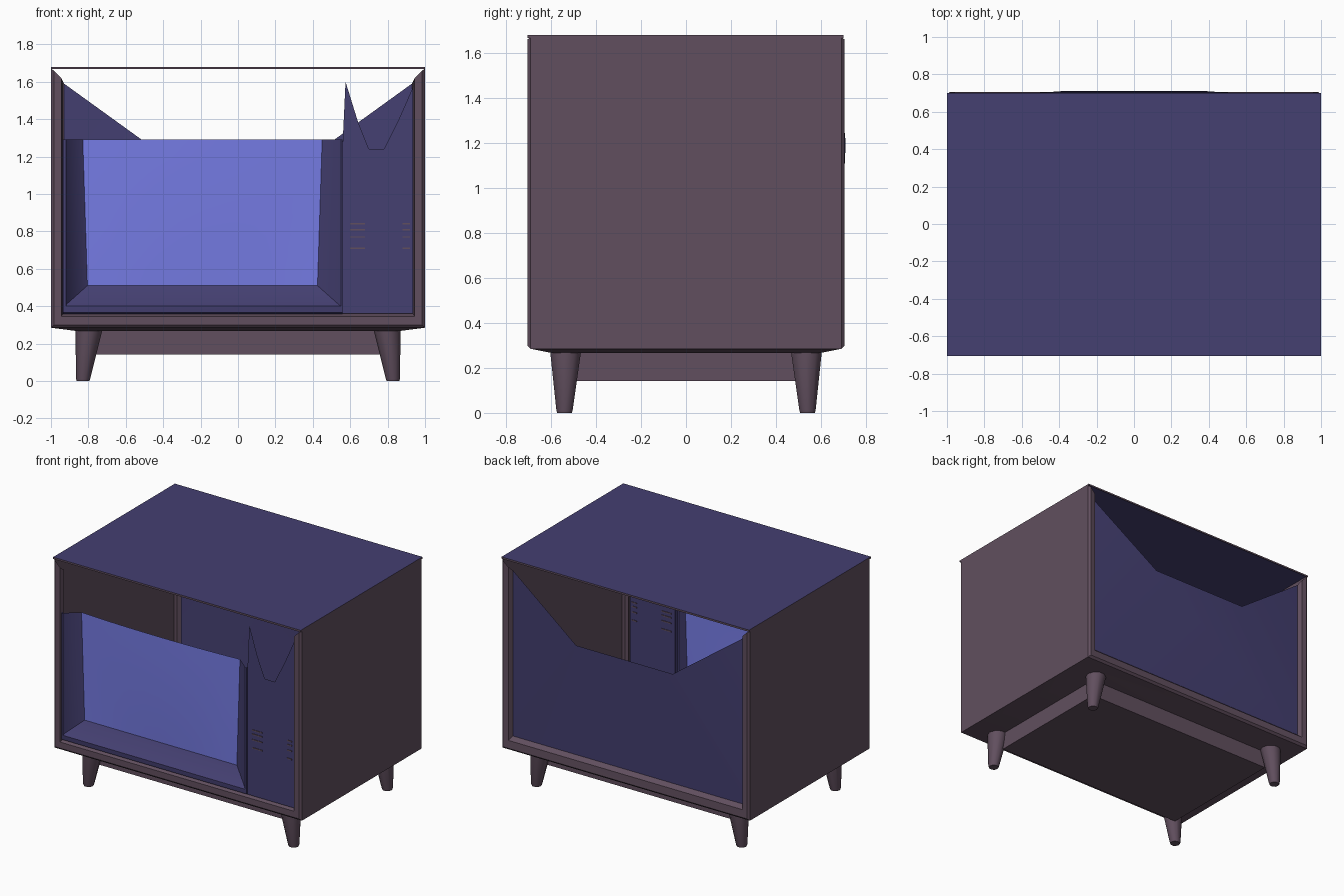
import bpy, bmesh, math

if "Cube" in bpy.data.objects:
    bpy.data.objects.remove(bpy.data.objects["Cube"])

def mat(name, rgb):
    m = bpy.data.materials.new(name)
    m.diffuse_color = (*rgb, 1.0)
    m.use_nodes = True
    m.node_tree.nodes["Principled BSDF"].inputs["Base Color"].default_value = m.diffuse_color
    return m

BROWN = mat("plum brown", (0.12, 0.078, 0.113))
NAVY = mat("dark indigo", (0.058, 0.05, 0.165))
BLUE = mat("screen blue", (0.18, 0.2, 0.78))

def build(name, verts, faces, mats, smooth=40, rule=None):
    me = bpy.data.meshes.new(name)
    me.from_pydata(verts, [], faces)
    for m in mats:
        me.materials.append(m)
    bm = bmesh.new()
    bm.from_mesh(me)
    bmesh.ops.recalc_face_normals(bm, faces=bm.faces)
    if rule:
        for f in bm.faces:
            f.material_index = rule(f)
    bm.to_mesh(me)
    bm.free()
    ob = bpy.data.objects.new(name, me)
    bpy.context.collection.objects.link(ob)
    bpy.ops.object.select_all(action='DESELECT')
    ob.select_set(True)
    bpy.context.view_layer.objects.active = ob
    if smooth:
        bpy.ops.object.shade_smooth_by_angle(angle=math.radians(smooth))
    return ob

def u_strip(name, loops, m):
    """U-shaped frame, open at the top; loops are (x left, x right, z bottom, z top, y, taper)."""
    verts, faces = [], []
    for xl, xr, zb, zt, y, t in loops:
        verts += [(xl, y, zt), (xl + t, y, zb), (xr - t, y, zb), (xr, y, zt)]
    for i in range(len(loops) - 1):
        for j in range(3):
            a = i * 4 + j
            faces.append((a, a + 1, a + 5, a + 4))
    return build(name, verts, faces, [m])

def box(name, x0, x1, y0, y1, z0, z1, mats, rule=None, skip=()):
    v = [(x, y, z) for z in (z0, z1) for x, y in ((x0, y0), (x1, y0), (x1, y1), (x0, y1))]
    f = [(0, 3, 2, 1), (4, 5, 6, 7), (0, 1, 5, 4), (1, 2, 6, 5), (2, 3, 7, 6), (3, 0, 4, 7)]
    f = [q for i, q in enumerate(f) if i not in skip]
    return build(name, v, f, mats, 0, rule)

# cabinet sides and floor edge with front and back rims
u_strip("cabinet_shell", [
    (-.93, .93, .38, 1.59, .67, 0),
    (-.945, .945, .355, 1.62, .70, 0),
    (-.985, .985, .30, 1.66, .705, 0),
    (-1, 1, .285, 1.67, .69, 0),
    (-1, 1, .285, 1.67, -.69, 0),
    (-.985, .985, .30, 1.66, -.705, 0),
    (-.945, .945, .345, 1.62, -.705, 0),
    (-.935, .935, .36, 1.59, -.67, 0)], BROWN)

# shallow underside
rect = lambda x, y, z: [(-x, -y, z), (x, -y, z), (x, y, z), (-x, y, z)]
build("cabinet_underside", rect(1, .69, .285) + rect(.86, .6, .267),
      [(i, (i + 1) % 4, (i + 1) % 4 + 4, i + 4) for i in range(4)] + [(4, 5, 6, 7)], [BROWN])

# thin top sheet with a brown lip
box("cabinet_top", -1, 1, -.705, .70, 1.667, 1.68, [NAVY, BROWN],
    lambda f: 0 if abs(f.normal.z) > .5 else 1, skip=(0,))

# notched, slightly bulging back panel
build("back_panel",
      [(-.93, .67, .38), (.93, .67, .38), (.93, .67, 1.59),
       (.39, .71, 1.2), (-.39, .71, 1.2), (-.93, .67, 1.59)],
      [(0, 1, 3, 4), (1, 2, 3), (0, 4, 5)], [NAVY])

# screen surround
u_strip("screen_bezel", [
    (-.938, .56, .358, 1.29, -.67, 0),
    (-.935, .56, .365, 1.29, -.70, 0),
    (-.92, .55, .40, 1.29, -.705, 0),
    (-.915, .535, .412, 1.29, -.69, 0),
    (-.83, .45, .51, 1.29, -.62, .025)], NAVY)

# slightly domed screen
NX, NZ = 10, 8
sv, sf = [], []
for j in range(NZ + 1):
    for i in range(NX + 1):
        u, w = i / NX, j / NZ
        half = .615 + .025 * w
        bulge = .02 * (1 - (2 * u - 1) ** 2) * (1 - (1 - w) ** 2)
        sv.append((-.19 + half * (2 * u - 1), -.62 - bulge, .51 + .78 * w))
for j in range(NZ):
    for i in range(NX):
        a = j * (NX + 1) + i
        sf.append((a, a + 1, a + NX + 2, a + NX + 1))
build("screen", sv, sf, [BLUE])

# control panel with its V-shaped top edge
outline = [(.56, .36), (.935, .36), (.935, 1.57), (.86, 1.4), (.78, 1.24),
           (.70, 1.24), (.64, 1.39), (.575, 1.6), (.56, 1.28)]
build("control_panel", [(x, -.69, z) for x, z in outline],
      [tuple(range(len(outline)))], [NAVY], 0)

# speaker slits on both sides of the control panel
for k, z in enumerate((.71, .77, .81, .84)):
    for side, x0, x1 in (("left", .60, .68), ("right", .88, .92)):
        box(f"speaker_slit_{side}_{k + 1}", x0, x1, -.694, -.686, z - .004, z + .004, [BROWN])

# base apron between the legs
box("base_apron", -.785, .785, -.49, .49, .142, .268, [BROWN], skip=(1,))

# splayed tapered legs
N = 10
for sx, a in ((-1, "left"), (1, "right")):
    for sy, b in ((-1, "front"), (1, "back")):
        lv = []
        for cx, cy, r, z in ((.797, .535, .072, .272), (.828, .54, .038, .012), (.828, .54, .034, 0)):
            for i in range(N):
                t = 2 * math.pi * i / N
                lv.append((sx * (cx + r * math.cos(t)), sy * (cy + r * math.sin(t)), z))
        lf = [(s * N + i, s * N + (i + 1) % N, (s + 1) * N + (i + 1) % N, (s + 1) * N + i)
              for s in range(2) for i in range(N)]
        lf.append(tuple(range(2 * N, 3 * N)))
        build(f"{b}_{a}_leg", lv, lf, [BROWN])
